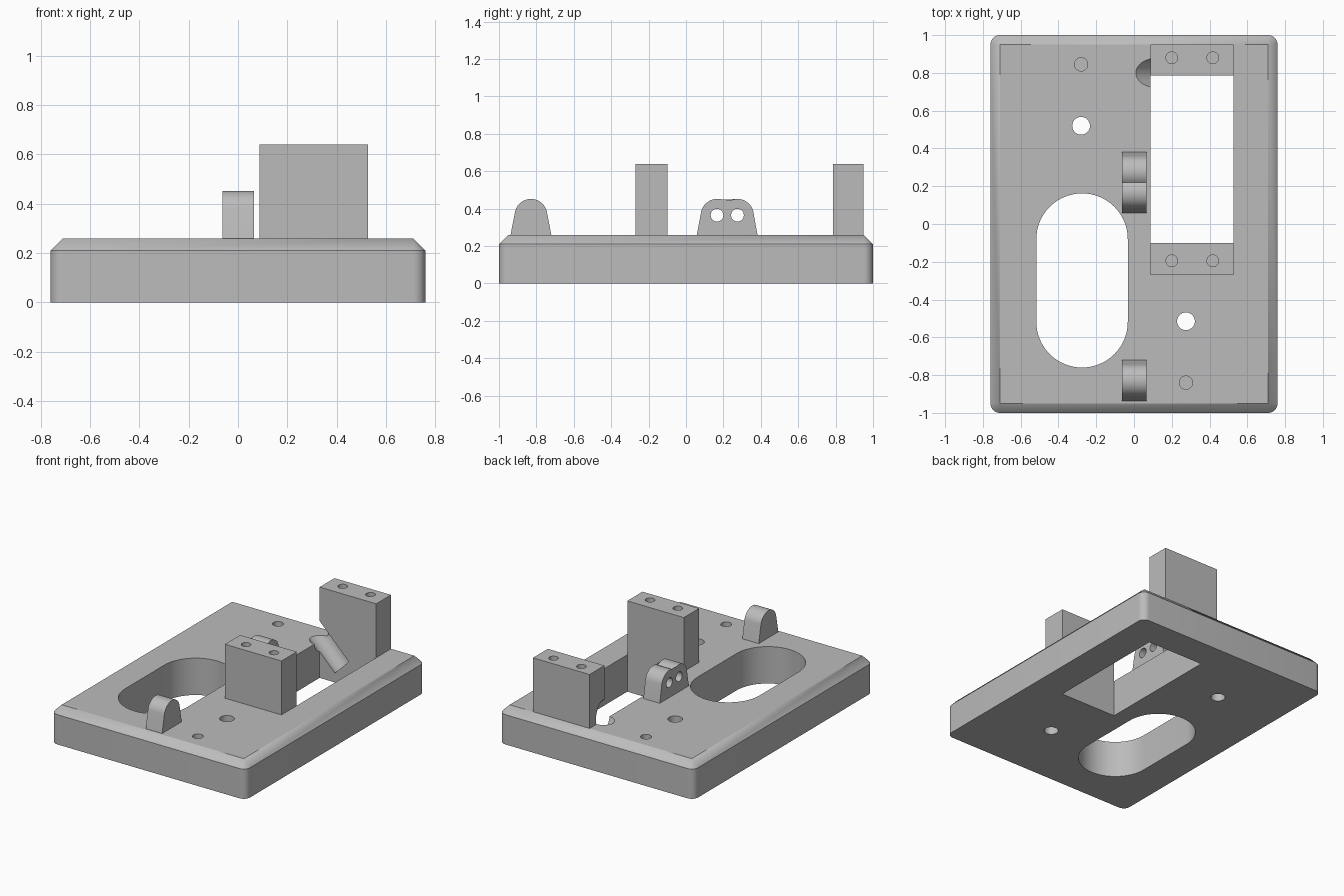
import bpy, bmesh, math
from mathutils import Matrix, Vector

cube = bpy.data.objects.get("Cube")
if cube:
    bpy.data.objects.remove(cube, do_unlink=True)

grey = bpy.data.materials.new("plain_grey")
grey.use_nodes = True
COLOUR = (0.5, 0.5, 0.5, 1)
grey.diffuse_color = COLOUR
grey.node_tree.nodes["Principled BSDF"].inputs["Base Color"].default_value = COLOUR

UP = Matrix.Identity(4)
# Maps profile (y, z) and extrusion x
ALONG_X = Matrix(((0, 0, 1, 0), (1, 0, 0, 0), (0, 1, 0, 0), (0, 0, 0, 1)))


def new_object(name, bm):
    bmesh.ops.recalc_face_normals(bm, faces=bm.faces)
    mesh = bpy.data.meshes.new(name)
    bm.to_mesh(mesh)
    bm.free()
    obj = bpy.data.objects.new(name, mesh)
    bpy.context.collection.objects.link(obj)
    mesh.materials.append(grey)
    return obj


def prism(name, outline, low, high, frame=UP):
    bm = bmesh.new()
    face = bm.faces.new([bm.verts.new((u, v, low)) for u, v in outline])
    top = bmesh.ops.extrude_face_region(bm, geom=[face])["geom"]
    bmesh.ops.translate(bm, vec=(0, 0, high - low),
                        verts=[g for g in top if isinstance(g, bmesh.types.BMVert)])
    bm.transform(frame)
    return new_object(name, bm)


def arc(cx, cy, r, start, end, steps=16):
    angles = [math.radians(start + (end - start) * i / steps) for i in range(steps + 1)]
    return [(cx + r * math.cos(a), cy + r * math.sin(a)) for a in angles]


def circle(cx, cy, r):
    return arc(cx, cy, r, 0, 360, 48)[:-1]


def rect(x0, x1, y0, y1):
    return [(x0, y0), (x1, y0), (x1, y1), (x0, y1)]


def rod(start, end, r):
    a, b = Vector(start), Vector(end)
    turn = (b - a).to_track_quat('Z', 'Y').to_matrix().to_4x4()
    return prism("cutter", circle(0, 0, r), 0, (b - a).length, Matrix.Translation(a) @ turn)


def cut(obj, cutters):
    bpy.context.view_layer.objects.active = obj
    for c in cutters:
        c.hide_render = True
        mod = obj.modifiers.new("cut", 'BOOLEAN')
        mod.operation, mod.solver, mod.object = 'DIFFERENCE', 'EXACT', c
        bpy.ops.object.modifier_apply(modifier=mod.name)
        bpy.data.objects.remove(c, do_unlink=True)


def finish(obj):
    bpy.ops.object.select_all(action='DESELECT')
    obj.select_set(True)
    bpy.context.view_layer.objects.active = obj
    bpy.ops.object.shade_smooth_by_angle(angle=math.radians(25))


TOP = 0.26


def wire_channels():
    # Vertical groove and the slanted channel feeding it
    return [rod((0.31, 0.79, 0.08), (0.31, 0.79, 0.8), 0.09),
            rod((-0.12, 0.8, 0.5), (0.26, 0.8, 0.12), 0.078)]


# Base plate: rounded corners below, sharp bevelled rim above
bm = bmesh.new()
W, L, R = 0.76, 1.0, 0.05
corners = [(1, 1, 0), (-1, 1, 90), (-1, -1, 180), (1, -1, 270)]
rings = [[], []]
tips = []
for sx, sy, a in corners:
    tips.append(bm.verts.new((sx * (W - R), sy * (L - R), TOP)))
    pts = arc(sx * (W - R), sy * (L - R), R, a, a + 90, 8)
    for ring, z in zip(rings, (0, 0.21)):
        ring.append([bm.verts.new((x, y, z)) for x, y in pts])
bm.faces.new(tips)
bm.faces.new(sum(rings[0], []))
low, high = sum(rings[0], []), sum(rings[1], [])
for i in range(len(low)):
    j = (i + 1) % len(low)
    bm.faces.new((low[i], low[j], high[j], high[i]))
for k in range(4):
    n = (k + 1) % 4
    corner = rings[1][k]
    for p, q in zip(corner, corner[1:]):
        bm.faces.new((p, q, tips[k]))
    bm.faces.new((corner[-1], rings[1][n][0], tips[n], tips[k]))
plate = new_object("base_plate", bm)

slot = arc(-0.275, -0.08, 0.242, 0, 180, 32) + arc(-0.275, -0.518, 0.242, 180, 360, 32)
cutters = [prism("cutter", slot, -0.1, 0.5),
           prism("cutter", rect(0.087, 0.528, -0.1, 0.785), -0.1, 0.5)]
for x, y, r, depth in [(-0.28, 0.52, 0.047, -0.1), (0.275, -0.515, 0.047, -0.1),
                       (-0.28, 0.845, 0.035, 0.1), (0.275, -0.84, 0.035, 0.1)]:
    cutters.append(prism("cutter", circle(x, y, r), depth, 0.5))
cut(plate, cutters + wire_channels())
finish(plate)

# Mounting posts with screw holes
for name, y0, y1, hole_y in [("front_post", -0.27, -0.1, -0.195),
                             ("back_post", 0.785, 0.95, 0.88)]:
    post = prism(name, rect(0.087, 0.528, y0, y1), TOP, 0.64)
    holes = [prism("cutter", circle(x, hole_y, 0.031), 0.4, 0.8) for x in (0.2, 0.417)]
    cut(post, holes + (wire_channels() if name == "back_post" else []))
    finish(post)

# Pivot lugs with cross holes
PIVOT, LUG_R = 0.365, 0.087


def lug(name, outline, holes):
    obj = prism(name, outline, -0.063, 0.065, ALONG_X)
    cut(obj, [prism("cutter", circle(y, PIVOT, 0.034), -0.2, 0.2, ALONG_X) for y in holes])
    finish(obj)


lug("front_lug", [(-0.72, TOP), (-0.938, TOP)] + arc(-0.829, PIVOT, LUG_R, 168, 12, 24), [-0.829])
lug("double_lug", [(0.382, TOP), (0.058, TOP)] + arc(0.166, PIVOT, LUG_R, 168, 51)
    + arc(0.275, PIVOT, LUG_R, 129, 12), [0.166, 0.275])
